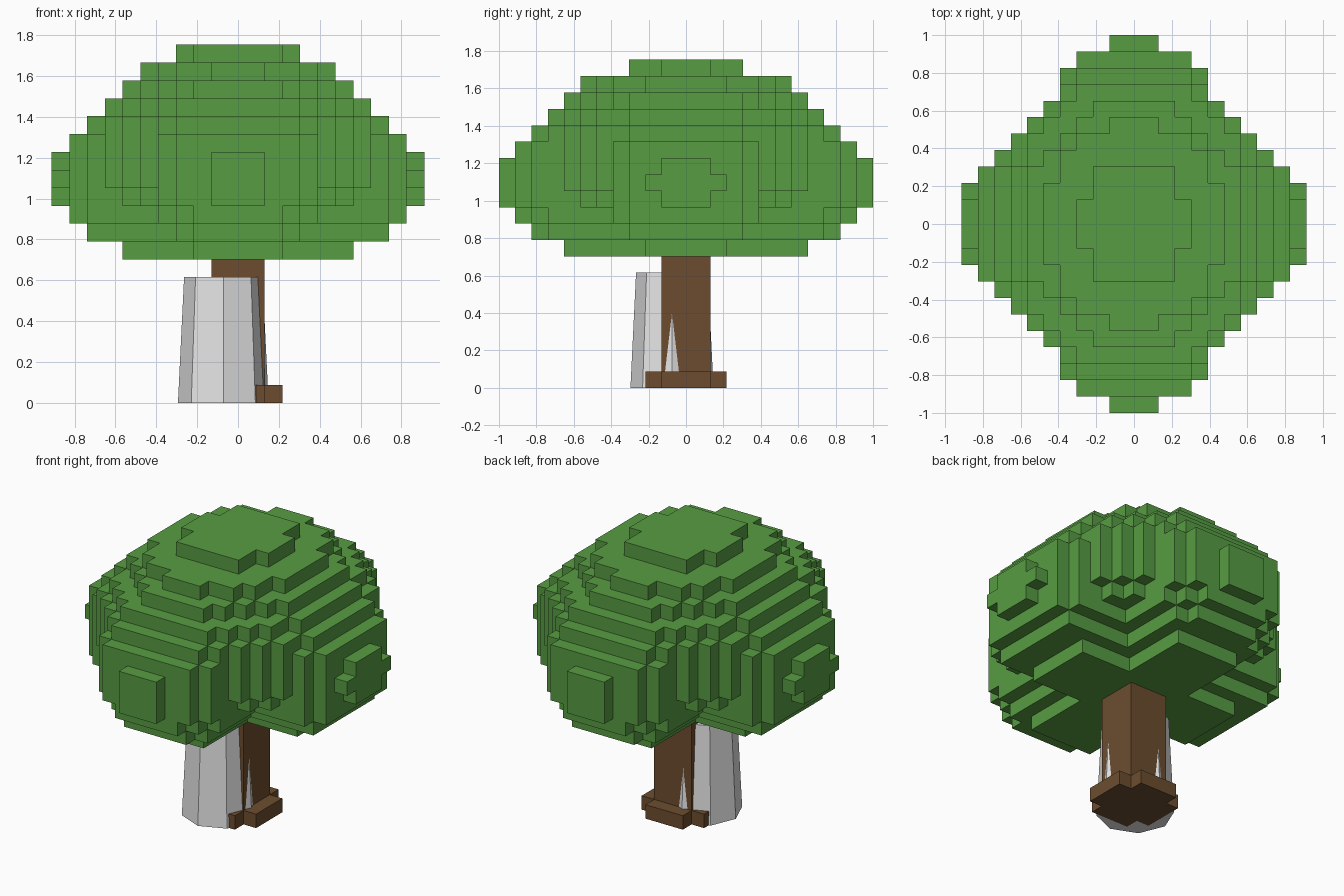
import bpy
import bmesh
from mathutils import Matrix, Vector

if "Cube" in bpy.data.objects:
    bpy.data.objects.remove(bpy.data.objects["Cube"], do_unlink=True)

CELL = Vector((2 / 23, 2 / 23, 0.0877))   # size of one block
TRUNK_LAYERS = 8


def make_material(name, rgb):
    mat = bpy.data.materials.new(name)
    mat.use_nodes = True
    color = (*rgb, 1)
    mat.diffuse_color = color
    mat.node_tree.nodes["Principled BSDF"].inputs["Base Color"].default_value = color
    return mat


def add_object(name, bm, mat):
    mesh = bpy.data.meshes.new(name)
    bm.to_mesh(mesh)
    bm.free()
    mesh.materials.append(mat)
    obj = bpy.data.objects.new(name, mesh)
    bpy.context.collection.objects.link(obj)
    return obj


def add_blocks(name, cells, mat):
    """Outer skin of a set of grid cells, with flat areas merged."""
    bm = bmesh.new()
    for cell in cells:
        for axis in range(3):
            for sign in (-1, 1):
                step = [0, 0, 0]
                step[axis] = sign
                if tuple(c + s for c, s in zip(cell, step)) in cells:
                    continue
                corners = []
                for u, v in ((-1, -1), (1, -1), (1, 1), (-1, 1)):
                    p = [0, 0, 0]
                    p[axis] = sign
                    p[(axis + 1) % 3] = u
                    p[(axis + 2) % 3] = v * sign
                    corners.append(bm.verts.new([
                        (cell[n] + p[n] / 2 + (0.5 if n == 2 else 0)) * CELL[n]
                        for n in range(3)]))
                bm.faces.new(corners)
    bmesh.ops.remove_doubles(bm, verts=bm.verts, dist=0.001)
    bmesh.ops.dissolve_limit(bm, angle_limit=0.01, verts=bm.verts, edges=bm.edges)
    return add_object(name, bm, mat)


green = make_material("leaf green", (0.095, 0.335, 0.056))
brown = make_material("bark brown", (0.15, 0.073, 0.028))
grey = make_material("stone grey", (0.78, 0.78, 0.78))

# Canopy layers, bottom to top: reach in x, reach in y, diagonal reach,
# lobe half width, and diagonal reach between the lobes
LAYERS = [
    (6, 7, 9, 2, 4),
    (8, 9, 10.8, 3, 7),
    (9, 10, 11.7, 4, 9),
    (10, 11, 12.15, 4, 11),
    (10, 11, 12.15, 12, 0),
    (10, 11, 12.15, 12, 0),
    (9, 10, 12.12, 12, 0),
    (8, 9, 11.5, 12, 0),
    (7, 8, 10.5, 12, 0),
    (6, 7, 9.2, 12, 0),
    (5, 6, 7.65, 12, 0),
    (3, 3, 4.75, 12, 0),
]

canopy = set()
for k, (a, b, reach, lobe, inner) in enumerate(LAYERS):
    for i in range(-a, a + 1):
        for j in range(-b, b + 1):
            x, y = abs(i), abs(j)
            in_outline = x + 0.9 * y <= reach
            in_lobe = min(x, y) <= lobe or x + y <= inner
            # Narrow front and back tips on the widest and second-highest layers
            beside_tip = b in (6, 11) and y == b and x > 1
            if in_outline and in_lobe and not beside_tip:
                canopy.add((i, j, k + TRUNK_LAYERS))
# The widest side plates are a cross shape
for k in (3, 5):
    for i in (-10, 10):
        for j in (-2, 2):
            canopy.discard((i, j, k + TRUNK_LAYERS))
add_blocks("canopy", canopy, green)

# Square trunk with a cross-shaped foot
trunk = {(i, j, k) for i in (-1, 0, 1) for j in (-1, 0, 1) for k in range(TRUNK_LAYERS)}
for side in (-2, 2):
    for n in (-1, 0, 1):
        trunk |= {(side, n, 0), (n, side, 0)}
add_blocks("trunk", trunk, brown)

# Tapered eight-sided post standing through the trunk's front corner
HEIGHT = 0.615
bm = bmesh.new()
bmesh.ops.create_cone(
    bm, cap_ends=True, segments=8, radius1=0.222, radius2=0.192, depth=HEIGHT,
    matrix=Matrix.Translation((-0.072, -0.075, HEIGHT / 2)))
add_object("tapered_post", bm, grey)
